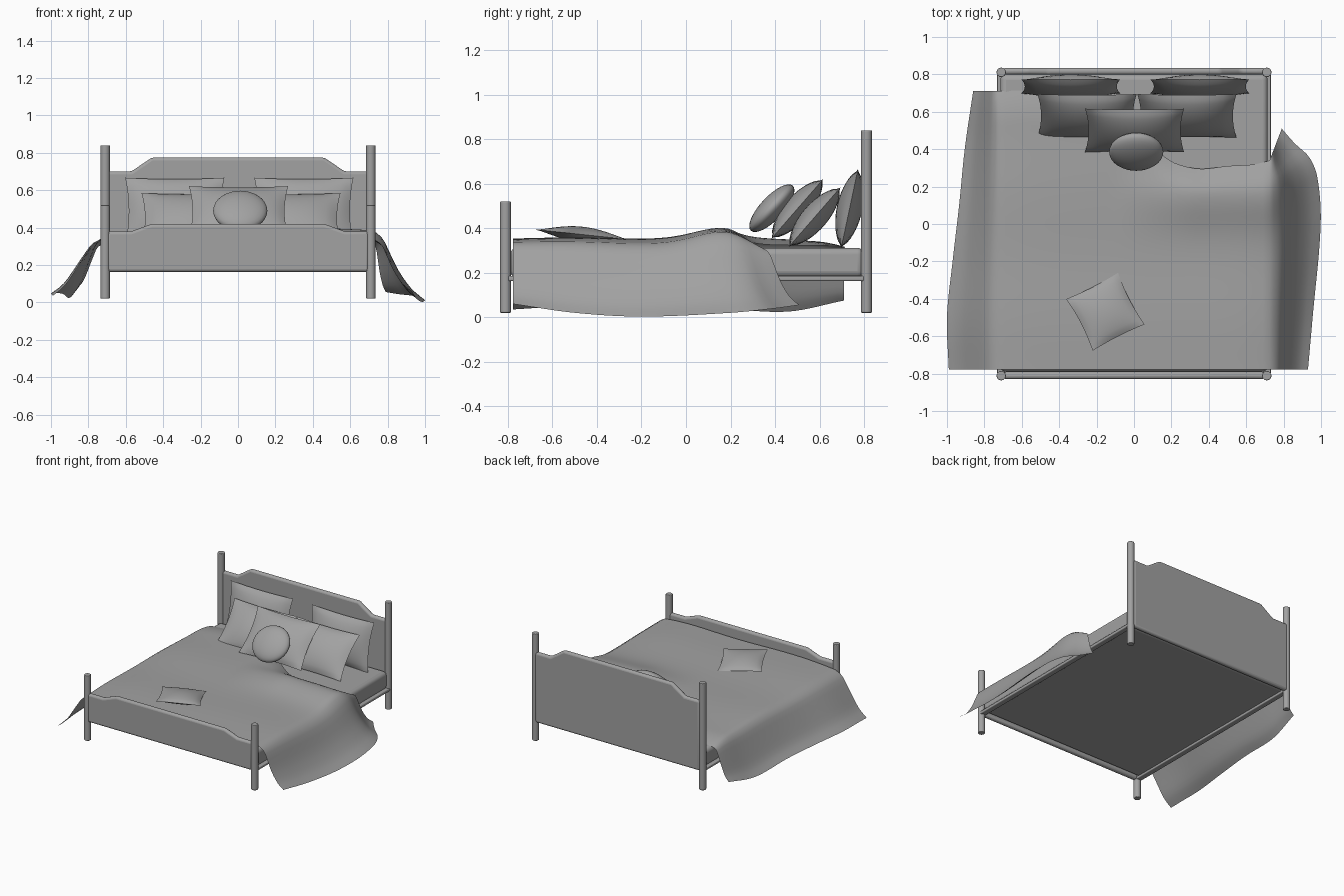
import bpy, bmesh, math
from mathutils import Matrix, Vector

if "Cube" in bpy.data.objects:
    bpy.data.objects.remove(bpy.data.objects["Cube"])

grey = bpy.data.materials.new("soft grey")
grey.diffuse_color = (0.36, 0.36, 0.36, 1)
grey.use_nodes = True
grey.node_tree.nodes["Principled BSDF"].inputs["Base Color"].default_value = grey.diffuse_color


def finish(name, bm, angle=35, bevel=0):
    me = bpy.data.meshes.new(name)
    bm.to_mesh(me)
    bm.free()
    ob = bpy.data.objects.new(name, me)
    bpy.context.collection.objects.link(ob)
    me.materials.append(grey)
    if bevel:
        mod = ob.modifiers.new("rounded edges", 'BEVEL')
        mod.width, mod.segments, mod.limit_method = bevel, 4, 'ANGLE'
    bpy.ops.object.select_all(action='DESELECT')
    ob.select_set(True)
    bpy.context.view_layer.objects.active = ob
    bpy.ops.object.shade_smooth_by_angle(angle=math.radians(angle))
    return ob


def box(name, lo, hi, bevel):
    bm = bmesh.new()
    lo, hi = Vector(lo), Vector(hi)
    bmesh.ops.create_cube(bm, size=1, matrix=Matrix.Translation((lo + hi) / 2)
                          @ Matrix.Diagonal((*(hi - lo), 1)))
    finish(name, bm, 35, bevel)


def post(name, x, y, top):
    bm = bmesh.new()
    bmesh.ops.create_cone(bm, cap_ends=True, segments=20, radius1=0.025, radius2=0.025,
                          depth=top - 0.02, matrix=Matrix.Translation((x, y, (top + 0.02) / 2)))
    finish(name, bm, 50, 0.005)


def board(name, y, shoulder, top):
    """Panel with stepped top outline, extruded along y."""
    half = [(0.70, 0.163), (0.70, shoulder), (0.57, shoulder), (0.46, top)]
    outline = half + [(-x, z) for x, z in reversed(half)]
    bm = bmesh.new()
    face = bm.faces.new([bm.verts.new((x, y - 0.018, z)) for x, z in outline])
    ext = bmesh.ops.extrude_face_region(bm, geom=[face])
    bmesh.ops.translate(bm, vec=(0, 0.036, 0),
                        verts=[g for g in ext["geom"] if isinstance(g, bmesh.types.BMVert)])
    bmesh.ops.recalc_face_normals(bm, faces=bm.faces)
    finish(name, bm, 35, 0.016)


def pillow(name, w, h, thick, matrix, pinch=0.045, n=16):
    """Cushion with pointed corners, concave edges and a bulging middle."""
    bm = bmesh.new()
    bmesh.ops.create_grid(bm, x_segments=n, y_segments=n, size=1)
    back = bmesh.ops.duplicate(bm, geom=bm.faces[:] + bm.edges[:] + bm.verts[:])["geom"]
    back_verts = {g for g in back if isinstance(g, bmesh.types.BMVert)}
    bmesh.ops.reverse_faces(bm, faces=[g for g in back if isinstance(g, bmesh.types.BMFace)])
    for v in bm.verts:
        u, t = v.co.x, v.co.y
        bulge = (max(0, 1 - u * u) * max(0, 1 - t * t)) ** 0.7 * thick / 2
        v.co = (u * w / 2 * (1 - pinch * 1.6 * (1 - t * t)),
                t * h / 2 * (1 - pinch * (1 - u * u)),
                -bulge if v in back_verts else bulge)
    bmesh.ops.remove_doubles(bm, verts=bm.verts, dist=1e-5)
    bmesh.ops.transform(bm, matrix=matrix, verts=bm.verts)
    finish(name, bm, 60)


def leaning(x, y, z, tilt):
    return Matrix.Translation((x, y, z)) @ Matrix.Rotation(math.radians(90 - tilt), 4, 'X')


def interp(table, a):
    """Smooth curve through the (a, b) points of a table."""
    a = min(max(a, table[0][0]), table[-1][0])
    n = len(table)
    slope = []
    for i in range(n):
        (a0, b0), (a1, b1) = table[max(i - 1, 0)], table[min(i + 1, n - 1)]
        slope.append((b1 - b0) / (a1 - a0))
    for i in range(n - 1):
        (a0, b0), (a1, b1) = table[i], table[i + 1]
        if a <= a1:
            d = a1 - a0
            t = (a - a0) / d
            return (b0 * (2 * t**3 - 3 * t**2 + 1) + b1 * (3 * t**2 - 2 * t**3)
                    + d * slope[i] * (t**3 - 2 * t**2 + t) + d * slope[i + 1] * (t**3 - t**2))


# Bedstead
for side, x in (("left", -0.71), ("right", 0.71)):
    post("head_post_" + side, x, 0.811, 0.84)
    post("foot_post_" + side, x, -0.811, 0.52)
    box("side_rail_" + side, (x - 0.022, -0.80, 0.163), (x + 0.022, 0.80, 0.185), 0.006)
board("headboard", 0.817, 0.70, 0.775)
board("footboard", -0.811, 0.38, 0.42)
box("mattress", (-0.715, -0.79, 0.178), (0.715, 0.80, 0.312), 0.03)

# Pillows
for side, s in (("left", -1), ("right", 1)):
    pillow("back_pillow_" + side, 0.53, 0.365, 0.115, leaning(0.007 + s * 0.345, 0.735, 0.488, 12))
    pillow("middle_pillow_" + side, 0.53, 0.355, 0.115, leaning(0.016 + s * 0.267, 0.578, 0.45, 41))
pillow("front_pillow", 0.53, 0.355, 0.115, leaning(0.003, 0.5, 0.487, 41))
pillow("small_cushion", 0.312, 0.312, 0.07,
       Matrix.Translation((-0.153, -0.469, 0.372)) @ Matrix.Rotation(math.radians(-6), 4, 'X')
       @ Matrix.Rotation(math.radians(27), 4, 'Z'))

# Round cushion
bm = bmesh.new()
bmesh.ops.create_uvsphere(bm, u_segments=32, v_segments=16, radius=1,
                          matrix=leaning(0.012, 0.386, 0.49, 43)
                          @ Matrix.Diagonal((0.145, 0.138, 0.052, 1)))
finish("round_cushion", bm, 60)

# Blanket: top sheet with a turned back edge, falling over both sides
FRONT, EDGE = -0.778, 0.725
back_edge = [(-0.725, 0.71), (-0.5, 0.71), (-0.2, 0.62), (0.05, 0.45), (0.15, 0.37), (0.22, 0.325),
             (0.35, 0.295), (0.5, 0.31), (0.65, 0.32), (0.725, 0.34)]
left_x = [(-0.78, -0.99), (-0.5, -1.0), (-0.2, -0.97), (0.1, -0.935), (0.4, -0.905), (0.71, -0.86)]
left_z = [(-0.78, 0.035), (-0.6, 0.045), (-0.2, 0.05), (0.1, 0.045), (0.45, 0.025), (0.71, 0.075)]
right_x = [(-0.78, 0.93), (-0.5, 0.955), (0, 0.998), (0.25, 0.98), (0.36, 0.935), (0.43, 0.86), (0.51, 0.79)]
right_z = [(-0.78, 0.06), (-0.5, 0.02), (-0.2, 0.003), (0.2, 0.02), (0.4, 0.04), (0.51, 0.055)]
# Sag of the hanging sides: rounded over the edge, flared at the hem
left_sag = [(0, 0), (0.2, 0.032), (0.35, 0.022), (0.5, 0.005), (0.75, -0.018), (1, 0)]
right_sag = [(0, 0), (0.2, 0.028), (0.35, 0.005), (0.5, -0.022), (0.75, -0.028), (1, 0)]


def top_point(x, v):
    end = interp(back_edge, x)
    y = FRONT + (end - FRONT) * v
    z = 0.352 + 0.004 * math.sin(7 * x + 3 * y) + 0.003 * math.sin(9 * y)
    fold = min(1, max(0, (x + 0.1) / 0.4))
    z += 0.045 * fold * math.exp(-((y - 0.16) / (0.17 if y < 0.16 else 0.12)) ** 2)
    z -= 0.03 * max(0, (v - 0.88) / 0.12) ** 2
    z -= 0.014 * (abs(x) / EDGE) ** 6
    return Vector((x, y, z))


def blanket_point(s, v):
    """s in -1..1 is the sheet top, beyond that the hanging side."""
    p = top_point(max(-1, min(1, s)) * EDGE, v)
    t = abs(s) - 1
    if t <= 0:
        return p
    if s < 0:
        y = FRONT + (0.71 - FRONT) * v
        hem = Vector((interp(left_x, y), y, interp(left_z, y)))
    else:
        y = FRONT + (0.51 - FRONT) * v
        hem = Vector((interp(right_x, y), y, interp(right_z, y)))
    p = p.lerp(hem, t)
    p.z += interp(left_sag if s < 0 else right_sag, t)
    return p


bm = bmesh.new()
cols = [-2 + i / 12 for i in range(12)] + [-1 + i / 20 for i in range(41)] + [1 + i / 12 for i in range(1, 13)]
rows = 48
grid = [[bm.verts.new(blanket_point(s, j / rows)) for s in cols] for j in range(rows + 1)]
for a, b in zip(grid, grid[1:]):
    for i in range(len(cols) - 1):
        bm.faces.new((a[i], a[i + 1], b[i + 1], b[i]))
finish("blanket", bm, 80)
